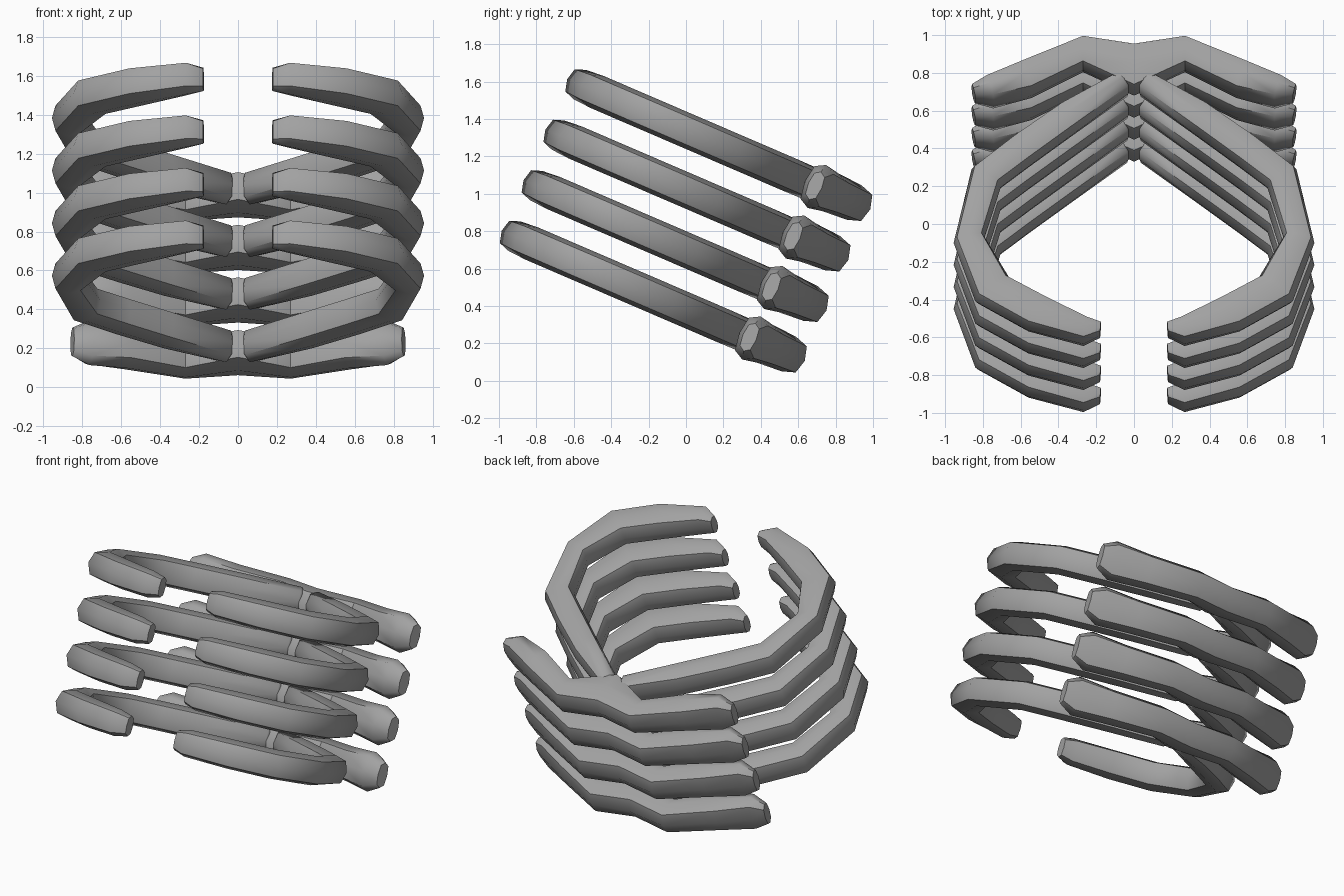
import bpy, bmesh, math
from mathutils import Vector

if "Cube" in bpy.data.objects:
    bpy.data.objects.remove(bpy.data.objects["Cube"])

SLOPE = -0.43                                   # backward lean of each rib pair
NORMAL = Vector((0, -SLOPE, 1)).normalized()
# Eight-sided rounded cross-section: (across, up) as fractions of half size
SECTION = [(1, 0), (.78, .76), (0, 1), (-.78, .76),
           (-1, 0), (-.78, -.76), (0, -1), (.78, -.76)]

bone = bpy.data.materials.new("bone_grey")
bone.diffuse_color = (0.36, 0.36, 0.36, 1)
bone.use_nodes = True
bone.node_tree.nodes["Principled BSDF"].inputs["Base Color"].default_value = bone.diffuse_color

# Stations: outer x, outer y, inner x, inner y, thickness
RIB = [(.05, .765, .022, .72, .11), (.09, .79, .03, .69, .18),
       (.385, .635, .33, .47, .185), (.64, .46, .55, .31, .185),
       (.86, .29, .705, .195, .185), (.955, -.1, .79, -.07, .185),
       (.84, -.41, .66, -.285, .185), (.57, -.56, .46, -.39, .185),
       (.27, -.635, .25, -.5, .17), (.18, -.59, .175, -.53, .13)]
VERTEBRA = [(0, .955, 0, .68, .20), (.27, .985, .27, .815, .20),
            (.58, .86, .54, .68, .22), (.785, .765, .74, .635, .25),
            (.86, .725, .84, .655, .16)]


def on_plane(x, y):
    return Vector((x, y, 1.34 + SLOPE * y))


def loft(name, stations, shift, cap_start):
    """Skin the cross-sections along one half, then mirror across x."""
    bm = bmesh.new()
    rings = []
    for xo, yo, xi, yi, h in stations:
        a, b = on_plane(xo, yo), on_plane(xi, yi)
        mid, half = (a + b) / 2, (a - b) / 2
        rings.append([bm.verts.new(mid + half * u + NORMAL * (v * h / 2) + shift)
                      for u, v in SECTION])
    n = len(SECTION)
    for r, s in zip(rings, rings[1:]):
        for i in range(n):
            j = (i + 1) % n
            bm.faces.new((r[i], r[j], s[j], s[i]))
    if cap_start:
        bm.faces.new(rings[0])
    bm.faces.new(rings[-1])
    bmesh.ops.recalc_face_normals(bm, faces=bm.faces)
    # An open half tube still needs its normals pointing away from its tip
    tip = bm.faces[:][-1]
    if tip.normal.dot(sum((v.co for v in rings[-1]), Vector())
                      - sum((v.co for v in rings[-2]), Vector())) < 0:
        bmesh.ops.reverse_faces(bm, faces=bm.faces)
    me = bpy.data.meshes.new(name)
    bm.to_mesh(me)
    bm.free()
    me.materials.append(bone)
    ob = bpy.data.objects.new(name, me)
    bpy.context.collection.objects.link(ob)
    mod = ob.modifiers.new("mirror", 'MIRROR')
    mod.use_clip = True
    bpy.ops.object.select_all(action='DESELECT')
    ob.select_set(True)
    bpy.context.view_layer.objects.active = ob
    bpy.ops.object.shade_smooth_by_angle(angle=math.radians(50))


# Four stacked levels, each stepping forward and down
for k in range(4):
    shift = Vector((0, -.1167, -.27)) * k
    loft(f"rib_pair_{k + 1}", RIB, shift, True)
    loft(f"vertebra_{k + 1}", VERTEBRA, shift, False)
